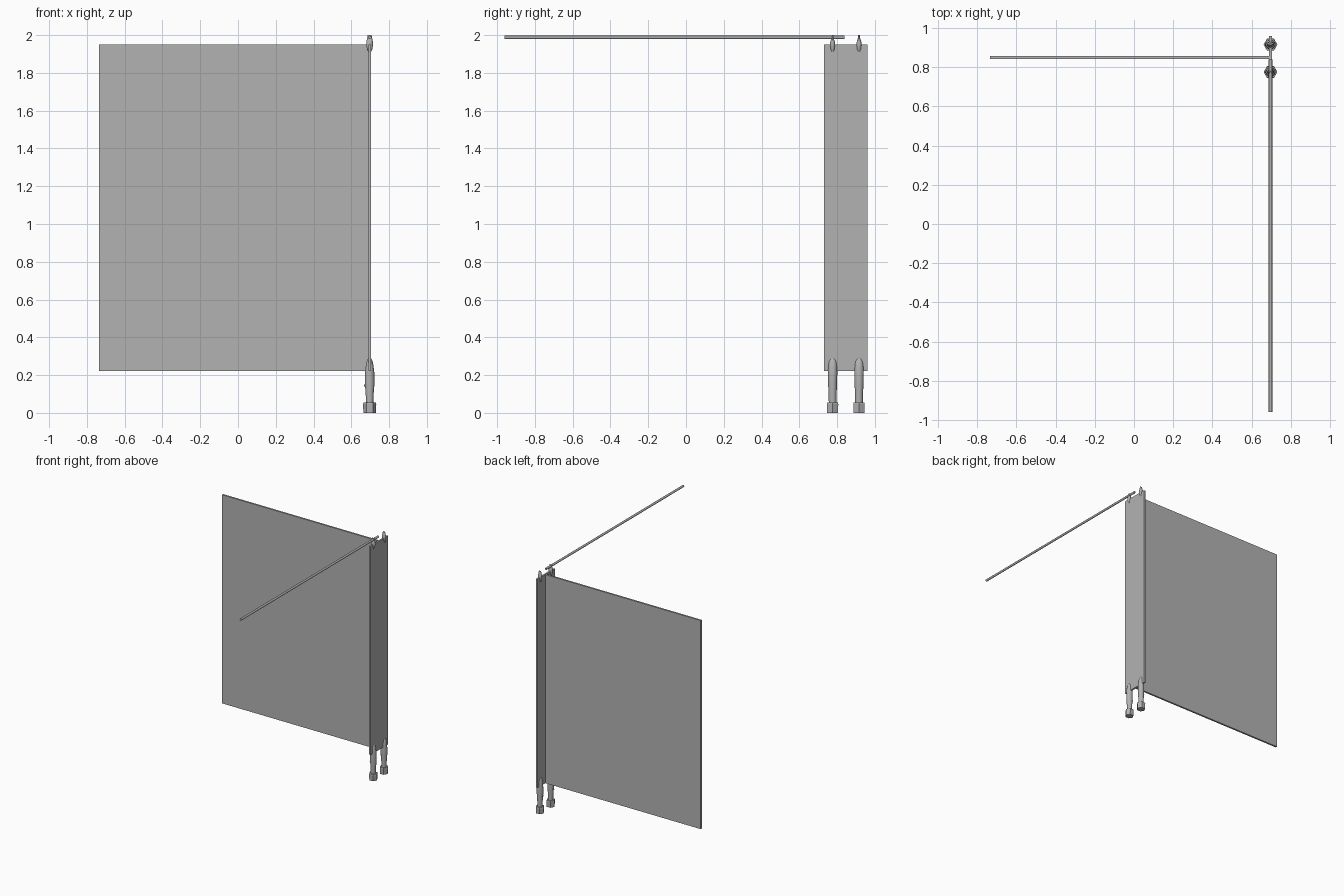
import bpy, bmesh, math

cube = bpy.data.objects.get("Cube")
if cube:
    bpy.data.objects.remove(cube, do_unlink=True)

grey = bpy.data.materials.new("panel grey")
grey.use_nodes = True
colour = (0.45, 0.45, 0.45, 1)
grey.diffuse_color = colour
grey.node_tree.nodes["Principled BSDF"].inputs["Base Color"].default_value = colour

POST_X = 0.697
MOUNTS = {"front": 0.776, "back": 0.916}


def finish(name, bm, smooth=False):
    bmesh.ops.recalc_face_normals(bm, faces=bm.faces[:])
    mesh = bpy.data.meshes.new(name)
    bm.to_mesh(mesh)
    bm.free()
    mesh.materials.append(grey)
    obj = bpy.data.objects.new(name, mesh)
    bpy.context.collection.objects.link(obj)
    if smooth:
        bpy.ops.object.select_all(action="DESELECT")
        obj.select_set(True)
        bpy.context.view_layer.objects.active = obj
        bpy.ops.object.shade_smooth_by_angle(angle=math.radians(40))
    return obj


def box(name, low, high):
    bm = bmesh.new()
    bmesh.ops.create_cube(bm, size=1)
    for v in bm.verts:
        v.co = [(a + b) / 2 + c * (b - a) for a, b, c in zip(low, high, v.co)]
    return finish(name, bm)


def loft(name, x, y, rings, sides, smooth=True):
    """Stack elliptical rings given as (z, x radius, y radius)."""
    bm = bmesh.new()
    loops = []
    for z, rx, ry in rings:
        angles = [math.tau * i / sides for i in range(sides)]
        loops.append([bm.verts.new((x + rx * math.cos(a), y + ry * math.sin(a), z))
                      for a in angles])
    for lower, upper in zip(loops, loops[1:]):
        for i in range(sides):
            j = (i + 1) % sides
            bm.faces.new((lower[i], lower[j], upper[j], upper[i]))
    bm.faces.new(loops[0])
    bm.faces.new(loops[-1])
    return finish(name, bm, smooth)


def rod(name, start, axis, length, radius, sides=12):
    obj = loft(name, 0, 0, [(0, radius, radius), (length, radius, radius)], sides)
    obj.location = start
    if axis == "x":
        obj.rotation_euler.y = math.pi / 2
    else:
        obj.rotation_euler.x = -math.pi / 2
    return obj


# Panels: a wide screen meeting a narrow return
box("wide_panel", (-0.735, 0.842, 0.222), (0.69, 0.857, 1.95))
box("narrow_panel", (0.69, 0.73, 0.222), (0.704, 0.96, 1.95))

# Overhead brace
rod("brace_bar", (POST_X, -0.96, 1.988), "y", 1.80, 0.009)

# Feet and top clips
foot = [(0.05, 0.019, 0.020), (0.10, 0.021, 0.021), (0.16, 0.026, 0.024),
        (0.21, 0.025, 0.025), (0.25, 0.020, 0.024), (0.275, 0.015, 0.020),
        (0.288, 0.008, 0.011)]
clip = [(1.912, 0.009, 0.006), (1.925, 0.014, 0.012), (1.95, 0.018, 0.014),
        (1.965, 0.017, 0.012), (1.98, 0.014, 0.007), (2.0, 0.010, 0.004)]
for side, y in MOUNTS.items():
    loft(side + "_foot_collar", POST_X, y,
         [(0, 0.033, 0.033), (0.046, 0.035, 0.035), (0.054, 0.033, 0.033)], 6, False)
    loft(side + "_foot_stem", POST_X, y, foot, 16)
    rod(side + "_foot_screw", (POST_X - 0.029, y, 0.145), "x", 0.02, 0.006)
    loft(side + "_top_clip", POST_X, y, clip, 12)
